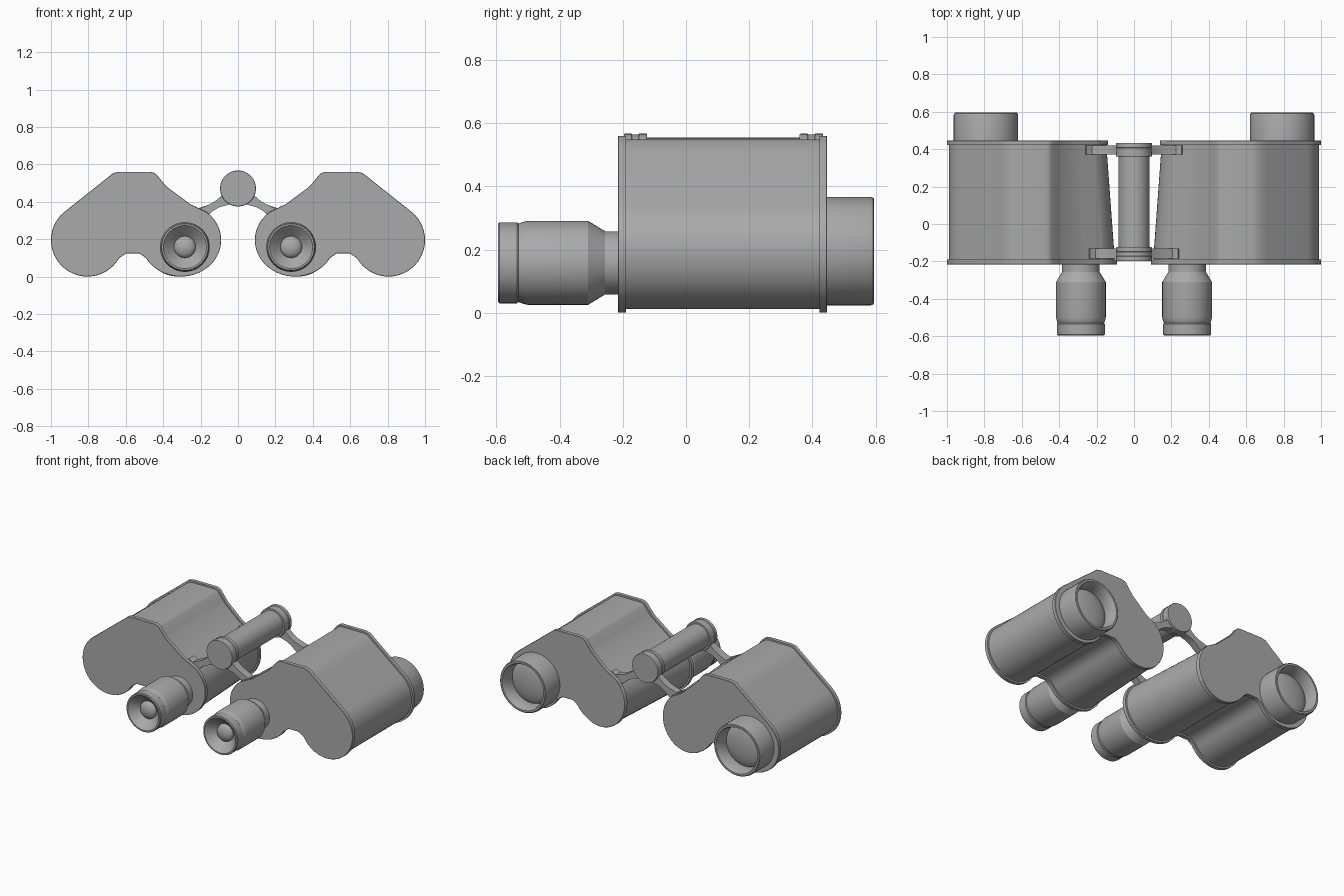
import bpy, bmesh
from math import sin, cos, pi, radians
from mathutils import Vector

if "Cube" in bpy.data.objects:
    bpy.data.objects.remove(bpy.data.objects["Cube"])

# Dark grey body colour
grey = bpy.data.materials.new("dark_grey")
grey.diffuse_color = (0.4, 0.4, 0.4, 1)
grey.use_nodes = True
grey.node_tree.nodes["Principled BSDF"].inputs["Base Color"].default_value = grey.diffuse_color


def finish(name, bm, mirror=True, angle=30):
    bmesh.ops.recalc_face_normals(bm, faces=bm.faces)
    me = bpy.data.meshes.new(name)
    bm.to_mesh(me)
    bm.free()
    me.materials.append(grey)
    ob = bpy.data.objects.new(name, me)
    bpy.context.collection.objects.link(ob)
    bpy.ops.object.select_all(action='DESELECT')
    ob.select_set(True)
    bpy.context.view_layer.objects.active = ob
    bpy.ops.object.shade_smooth_by_angle(angle=radians(angle))
    if mirror:
        ob.modifiers.new("Mirror", 'MIRROR')
    return ob


def loft(name, rings, **kw):
    """Skin a list of closed point rings and cap both ends."""
    bm = bmesh.new()
    vs = [[bm.verts.new(p) for p in ring] for ring in rings]
    n = len(vs[0])
    for a, b in zip(vs, vs[1:]):
        for i in range(n):
            j = (i + 1) % n
            bm.faces.new((a[i], a[j], b[j], b[i]))
    bm.faces.new(vs[0])
    bm.faces.new(vs[-1])
    return finish(name, bm, **kw)


def lathe(name, x, z, profile, seg=48, **kw):
    """Revolve (radius, y) pairs around an axis parallel to y."""
    rings = [[(x + r * cos(2 * pi * i / seg), y, z + r * sin(2 * pi * i / seg))
              for i in range(seg)] for r, y in profile]
    return loft(name, rings, **kw)


def arc(cx, cz, rx, rz, a0, a1, n):
    return [(cx + rx * cos(radians(a0 + (a1 - a0) * i / n)),
             cz + rz * sin(radians(a0 + (a1 - a0) * i / n))) for i in range(n + 1)]


def dome(r, y_edge, y_top, n=6):
    return [(max(r * cos(i / n * pi / 2), 0.002), y_edge + (y_top - y_edge) * sin(i / n * pi / 2))
            for i in range(n + 1)]


# Prism housing outline, clockwise seen from the front
outline = [(0.47, 0.56), (0.637, 0.56), (0.668, 0.553), (0.715, 0.515)]
outline += arc(0.805, 0.195, 0.195, 0.195, 50, -150, 28)
outline += [(0.60, 0.123), (0.525, 0.123)]
outline += arc(0.305, 0.195, 0.215, 0.195, -30, -230, 28)
outline += [(0.257, 0.388), (0.38, 0.48), (0.40, 0.502), (0.435, 0.545), (0.448, 0.555)]


def section(y, inset=0.0):
    """Outline at depth y, inset evenly; the inner lobe narrows to the rear."""
    pts = [Vector(p) for p in outline]
    shift = 0.05 * (y + 0.215) / 0.66
    out = []
    for i, p in enumerate(pts):
        d0 = (p - pts[i - 1]).normalized()
        d1 = (pts[(i + 1) % len(pts)] - p).normalized()
        t = (d0 + d1).normalized()
        q = p + Vector((t.y, -t.x)) * inset
        out.append((q.x + shift * max(0, (0.42 - q.x) / 0.33), y, q.y))
    return out


# Housings and their end plates
loft("prism_housing", [section(-0.2, 0.011), section(0.43, 0.011)], angle=50)
loft("front_plate", [section(-0.216, 0.002), section(-0.214), section(-0.19)], angle=40)
loft("rear_plate", [section(0.422), section(0.445), section(0.447, 0.002)], angle=40)

# Objective barrels with recessed lenses
lathe("objective_barrel", 0.792, 0.195,
      [(0.172, 0.43), (0.172, 0.582), (0.169, 0.592), (0.165, 0.595), (0.153, 0.595),
       (0.148, 0.588), (0.14, 0.53), (0.14, 0.50), (0.1, 0.49)])
lathe("objective_lens", 0.792, 0.195, [(0.142, 0.48)] + dome(0.142, 0.5, 0.535))

# Eyepieces with funnel-shaped cups and small lenses
lathe("eyepiece", 0.284, 0.158,
      [(0.1, -0.2), (0.1, -0.256), (0.133, -0.31), (0.133, -0.5), (0.13, -0.514),
       (0.124, -0.53), (0.128, -0.535), (0.128, -0.59), (0.124, -0.595), (0.115, -0.595),
       (0.105, -0.585), (0.06, -0.54), (0.05, -0.53)])
lathe("eye_lens", 0.284, 0.158, [(0.058, -0.53)] + dome(0.058, -0.54, -0.57))

# Central hinge: tube with a faintly grooved collar at each end
lathe("hinge_tube", 0, 0.471, [(0.083, -0.15), (0.083, 0.4)], mirror=False)
for name, y in (("front_hinge_collar", -0.197), ("rear_hinge_collar", 0.36)):
    lathe(name, 0, 0.471,
          [(0.094, y), (0.096, y + 0.003), (0.096, y + 0.024), (0.094, y + 0.026),
           (0.094, y + 0.047), (0.096, y + 0.049), (0.096, y + 0.071), (0.094, y + 0.074)],
          mirror=False)

# Curved arms joining hinge and housings
arm = [(0.0, 0.47), (0.05, 0.465), (0.085, 0.435), (0.12, 0.405), (0.16, 0.382),
       (0.205, 0.362), (0.235, 0.379), (0.25, 0.34), (0.19, 0.30), (0.163, 0.325),
       (0.135, 0.35), (0.10, 0.37), (0.05, 0.384), (0.0, 0.388)]
for name, y0, y1, s in (("front_arm", -0.185, -0.13, 0), ("rear_arm", 0.372, 0.42, 0.02)):
    loft(name, [[(x + (s if x > 0.18 else 0), y, z) for x, z in arm] for y in (y0, y1)])
